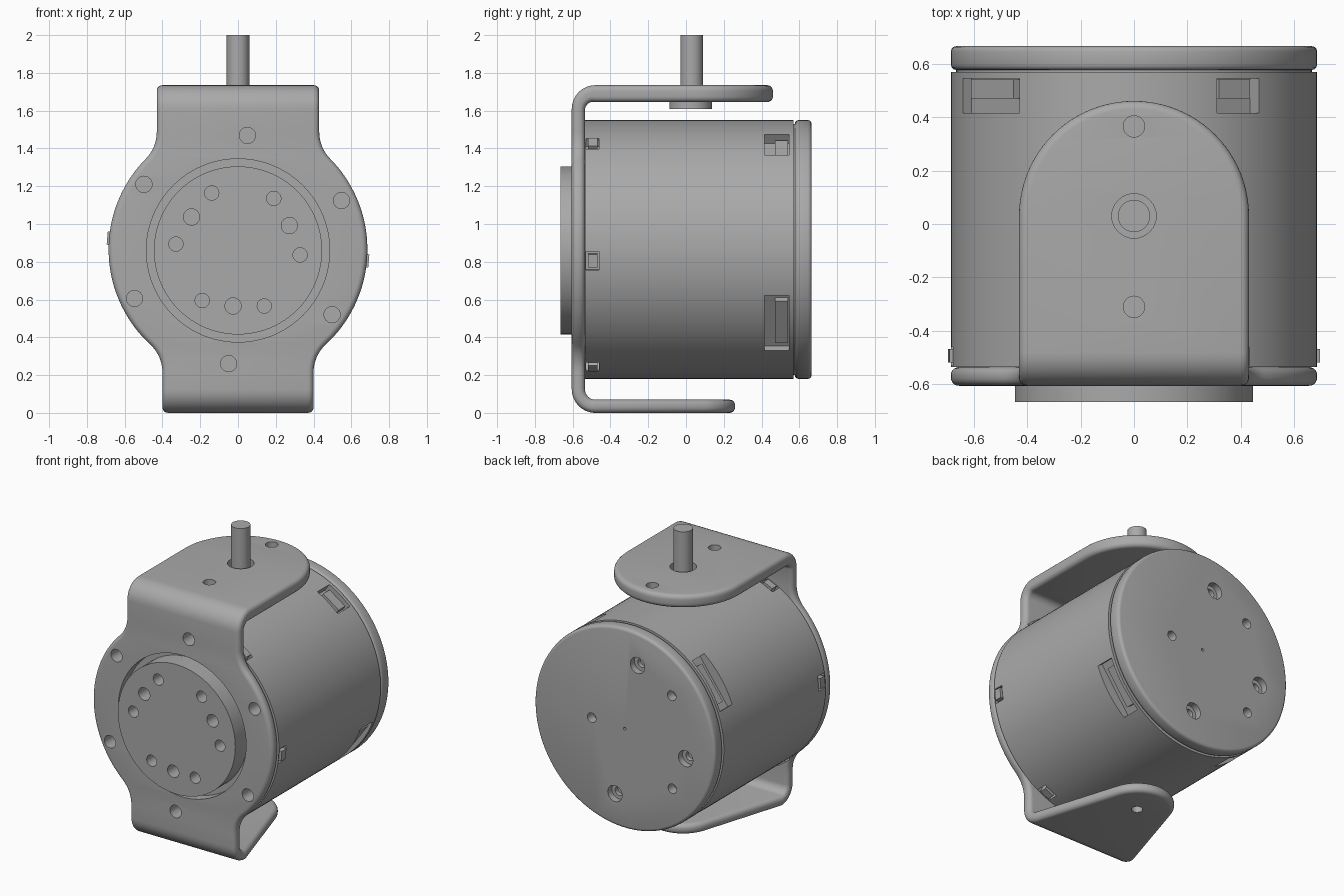
import bpy, bmesh
from math import sin, cos, pi, radians, hypot, atan2, acos, sqrt
from mathutils import Matrix, Vector

if "Cube" in bpy.data.objects:
    bpy.data.objects.remove(bpy.data.objects["Cube"])

grey = bpy.data.materials.new("machined grey")
grey.use_nodes = True
grey.diffuse_color = (0.4, 0.4, 0.4, 1)
grey.node_tree.nodes["Principled BSDF"].inputs["Base Color"].default_value = (0.4, 0.4, 0.4, 1)

CZ = 0.865   # height of the motor axis
RB = 0.685   # motor radius
SY = 0.03    # shaft position in y


def make(name, bm):
    bmesh.ops.recalc_face_normals(bm, faces=bm.faces)
    me = bpy.data.meshes.new(name)
    bm.to_mesh(me)
    bm.free()
    me.materials.append(grey)
    ob = bpy.data.objects.new(name, me)
    bpy.context.collection.objects.link(ob)
    return ob


def add_cyl(bm, r, a, b, segs=24):
    a, b = Vector(a), Vector(b)
    m = Matrix.Translation((a + b) / 2) @ (b - a).to_track_quat('Z', 'Y').to_matrix().to_4x4()
    bmesh.ops.create_cone(bm, cap_ends=True, segments=segs, radius1=r, radius2=r,
                          depth=(b - a).length, matrix=m)


def add_block(bm, deg, r0, r1, y0, y1, width):
    """Box standing on the motor wall at an angle around its axis."""
    m = (Matrix.Translation((0, (y0 + y1) / 2, CZ)) @ Matrix.Rotation(-radians(deg), 4, 'Y')
         @ Matrix.Translation(((r0 + r1) / 2, 0, 0)) @ Matrix.Diagonal((r1 - r0, y1 - y0, width, 1)))
    bmesh.ops.create_cube(bm, size=1, matrix=m)


def polar(r, deg):
    return r * cos(radians(deg)), CZ + r * sin(radians(deg))


def activate(ob):
    bpy.ops.object.select_all(action='DESELECT')
    ob.select_set(True)
    bpy.context.view_layer.objects.active = ob


def cut(ob, bm):
    cutter = make("cutter", bm)
    cutter.hide_render = True
    mod = ob.modifiers.new("cut", 'BOOLEAN')
    mod.operation, mod.solver, mod.object = 'DIFFERENCE', 'EXACT', cutter
    activate(ob)
    bpy.ops.object.modifier_apply(modifier=mod.name)
    bpy.data.objects.remove(cutter)


def bevel(ob, width):
    mod = ob.modifiers.new("bevel", 'BEVEL')
    mod.width, mod.segments, mod.limit_method = width, 3, 'ANGLE'
    activate(ob)
    bpy.ops.object.modifier_apply(modifier=mod.name)


# Bracket: a bent strip whose outline is given as (length along strip, half width)
BEND, TOP, FRONT, TIP = 0.125, 1.735, -0.605, 0.46
L1 = TIP - FRONT - BEND
Q = BEND * pi / 2
L2 = TOP - 2 * BEND
YB = FRONT + BEND


def place(s, h):
    if s < L1:
        return TIP - s, TOP - h
    s -= L1
    if s < Q:
        return YB - (BEND - h) * sin(s / BEND), TOP - BEND + (BEND - h) * cos(s / BEND)
    s -= Q
    if s < L2:
        return FRONT + h, TOP - BEND - s
    s -= L2
    if s < Q:
        return YB - (BEND - h) * cos(s / BEND), BEND - (BEND - h) * sin(s / BEND)
    return YB + s - Q, h


def front_s(z):
    return L1 + Q + TOP - BEND - z


def fillet(w, r=0.2):
    """Hollow corner between a straight edge and the round middle."""
    dx = w + r
    dz = sqrt((RB + r) ** 2 - dx * dx)
    end = atan2(dz, dx)
    return [(w + r - r * cos(end * i / 8), dz - r * sin(end * i / 8)) for i in range(9)], end


outline = [(TIP - SY - 0.43 * cos(pi / 48 * i), 0.43 * sin(pi / 48 * i)) for i in range(25)]
outline += [(L1 + Q * i / 8, 0.43) for i in range(9)]
upper, a0 = fillet(0.43)
lower, a1 = fillet(0.40)
outline += [(front_s(CZ + z), w) for w, z in upper]
for i in range(1, 40):
    a = a0 - (a0 + a1) * i / 40
    outline.append((front_s(CZ + RB * sin(a)), RB * cos(a)))
outline += [(front_s(CZ - z), w) for w, z in reversed(lower)]
S3 = L1 + Q + L2
outline += [(S3 + Q * i / 8, 0.40) for i in range(9)]
tip_r = 0.23
t0 = atan2(YB - SY, 0.40) + acos(tip_r / hypot(0.40, YB - SY))
for i in range(17):
    a = t0 + (pi / 2 - t0) * i / 16
    outline.append((S3 + Q + SY + tip_r * sin(a) - YB, tip_r * cos(a) if i < 16 else 0))

bm = bmesh.new()
rings = []
for i, (s, w) in enumerate(outline):
    p = outline[i - 1] if i else (outline[1][0], -outline[1][1])
    n = outline[i + 1] if i + 1 < len(outline) else (p[0], -p[1])
    ds, dw = n[0] - p[0], n[1] - p[1]
    ln = hypot(ds, dw)
    thick = 0.09 - 0.02 * min(max((s - L1) / Q, 0), 1)
    r = 0.03
    arc = [(r * (1 - sin(k * pi / 10)), r * (1 - cos(k * pi / 10))) for k in range(6)]
    section = arc + [(d, thick - h) for d, h in reversed(arc)]
    ring = ([], [])
    for d, h in section:
        y, z = place(s + dw / ln * d, h)
        x = w - ds / ln * d
        ring[0].append(bm.verts.new((x, y, z)))
        ring[1].append(bm.verts.new((-x, y, z)))
    rings.append(ring)
for (ra, la), (rb, lb) in zip(rings, rings[1:]):
    for k in range(len(ra) - 1):
        bm.faces.new((ra[k], rb[k], rb[k + 1], ra[k + 1]))
        bm.faces.new((la[k], la[k + 1], lb[k + 1], lb[k]))
    for k in (0, -1):
        bm.faces.new((ra[k], la[k], lb[k], rb[k]))
bmesh.ops.remove_doubles(bm, verts=bm.verts, dist=0.0005)
bracket = make("bracket", bm)

SCREWS = [polar(0.606, 25.3 + 60 * i) for i in range(6)]


def screw_cutters():
    b = bmesh.new()
    for x, z in SCREWS:
        add_cyl(b, 0.043, (x, -0.7, z), (x, -0.45, z))
    return b


holes = screw_cutters()
add_cyl(holes, 0.485, (0, -0.7, CZ - 0.005), (0, -0.5, CZ - 0.005), 96)
for y, r in ((0.365, 0.04), (SY, 0.083), (-0.31, 0.04)):
    add_cyl(holes, r, (0, y, 1.55), (0, y, 1.8), 32)
add_cyl(holes, 0.035, (0, SY, -0.1), (0, SY, 0.15))
cut(bracket, holes)

# Motor housing with screw holes, clip sockets and rear slots
bm = bmesh.new()
add_cyl(bm, RB, (0, -0.535, CZ), (0, 0.568, CZ), 128)
housing = make("motor_housing", bm)
cut(housing, screw_cutters())
CLIPS = [55 + 60 * i for i in range(6)]
SLOTS = [(-36, 0.36), (55, 0.19), (144, 0.36), (235, 0.19)]
bm = bmesh.new()
for a in CLIPS:
    add_block(bm, a, 0.63, 0.8, -0.53, -0.46, 0.1)
for a, w in SLOTS:
    add_block(bm, a, 0.62, 0.8, 0.415, 0.545, w)
cut(housing, bm)

bm = bmesh.new()
for a in CLIPS:
    add_block(bm, a, 0.62, 0.695, -0.518, -0.468, 0.07)
clips = make("housing_clips", bm)
bm = bmesh.new()
for a, w in SLOTS:
    add_block(bm, a, 0.61, 0.655, 0.47, 0.54, w * 0.75)
slot_ribs = make("slot_ribs", bm)

# Raised front boss with three groups of three holes
bm = bmesh.new()
add_cyl(bm, 0.445, (0, -0.665, CZ - 0.005), (0, -0.53, CZ - 0.005), 96)
boss = make("front_boss", bm)
bm = bmesh.new()
for group in (25, 145, 265):
    for off in (-30, 0, 30):
        x, z = polar(0.30 if off == 0 else 0.33, group + off)
        add_cyl(bm, 0.043 if off == 0 else 0.038, (x, -0.7, z), (x, -0.56, z))
cut(boss, bm)

# Rear cap and the narrow neck behind it
bm = bmesh.new()
add_cyl(bm, RB, (0, 0.576, CZ), (0, 0.665, CZ), 128)
cap = make("rear_cap", bm)
bevel(cap, 0.02)
wide, deep = bmesh.new(), bmesh.new()
for a in (102, 190, 279):
    x, z = polar(0.47, a)
    add_cyl(wide, 0.055, (x, 0.62, z), (x, 0.7, z))
    add_cyl(deep, 0.03, (x, 0.59, z), (x, 0.64, z))
for a, r in ((138, 0.48), (221, 0.48), (2, 0.25)):
    x, z = polar(r, a)
    add_cyl(wide, 0.033, (x, 0.6, z), (x, 0.7, z))
add_cyl(wide, 0.01, (0, 0.62, CZ), (0, 0.7, CZ), 12)
cut(cap, wide)
cut(cap, deep)
bm = bmesh.new()
add_cyl(bm, 0.665, (0, 0.56, CZ), (0, 0.585, CZ), 96)
neck = make("cap_neck", bm)

# Shaft and its flange under the top plate
bm = bmesh.new()
add_cyl(bm, 0.06, (0, SY, 1.62), (0, SY, 2.0), 48)
shaft = make("shaft", bm)
bm = bmesh.new()
add_cyl(bm, 0.113, (0, SY - 0.005, 1.61), (0, SY - 0.005, 1.65), 48)
flange = make("shaft_flange", bm)

for ob in (bracket, housing, boss, cap, neck, shaft, flange):
    activate(ob)
    bpy.ops.object.shade_smooth_by_angle(angle=radians(32))
